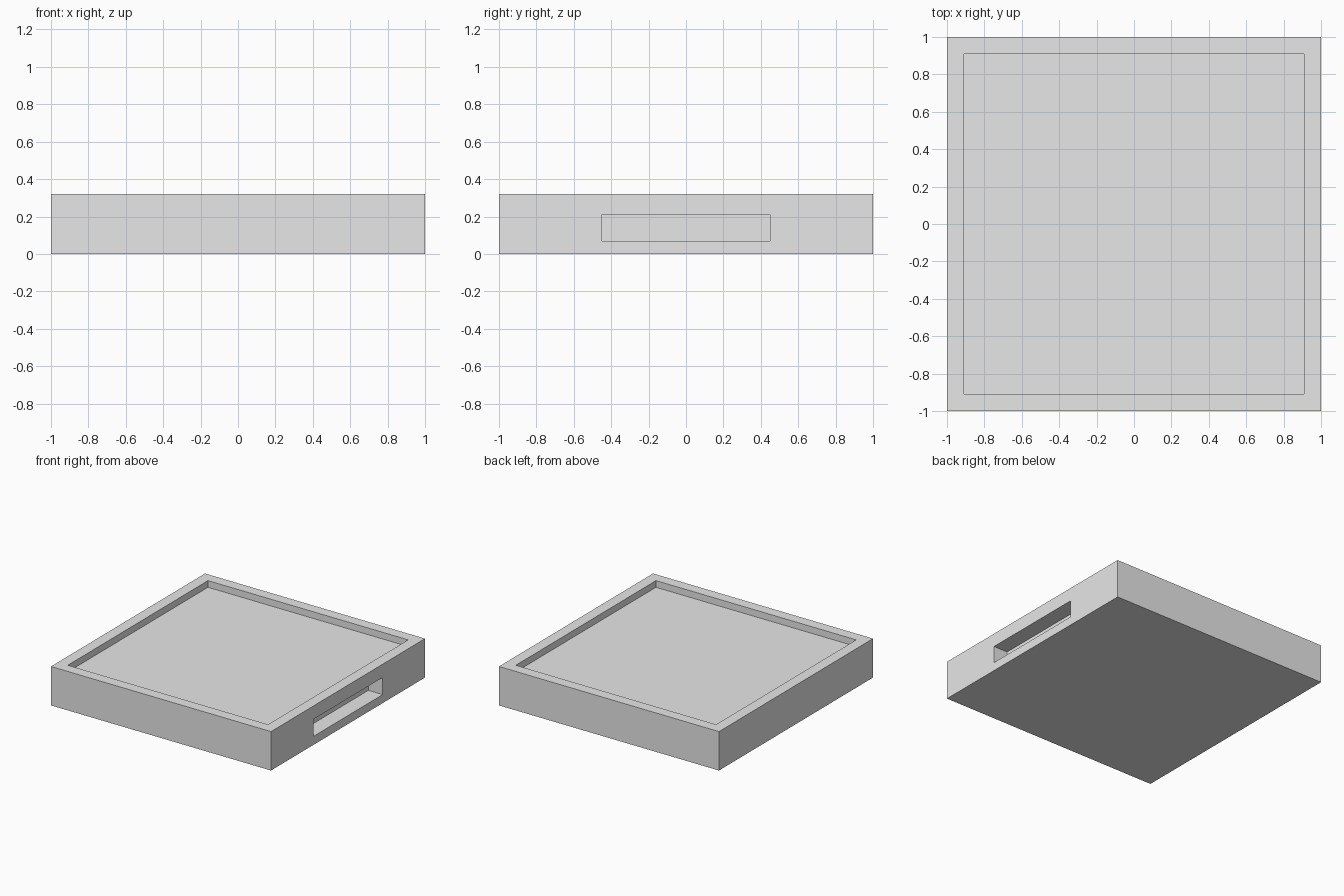
import bpy
import bmesh
from mathutils import Vector

cube = bpy.data.objects.get("Cube")
if cube:
    bpy.data.objects.remove(cube, do_unlink=True)

HEIGHT = 0.32

# Single light grey material
grey = bpy.data.materials.new("light_grey")
grey.use_nodes = True
colour = (0.8, 0.8, 0.8, 1)
grey.diffuse_color = colour
grey.node_tree.nodes["Principled BSDF"].inputs["Base Color"].default_value = colour


def recess(bm, direction, centre, half_size, depth):
    """Inset the outer face on one side to a given rectangle and sink it."""
    direction = Vector(direction)
    bm.normal_update()
    face = max(bm.faces, key=lambda f: f.calc_center_median().dot(direction))
    middle = face.calc_center_median()
    bmesh.ops.inset_region(bm, faces=[face], thickness=0.02)

    def place(offset):
        for v in face.verts:
            for i in range(3):
                if direction[i]:
                    v.co[i] = centre[i] + offset * direction[i]
                else:
                    side = 1 if v.co[i] > middle[i] else -1
                    v.co[i] = centre[i] + side * half_size[i]

    # Opening outline, then a second inset lowered to form walls and floor
    place(0)
    bmesh.ops.inset_region(bm, faces=[face], thickness=0.01)
    place(-depth)


# Square tray body
bm = bmesh.new()
bmesh.ops.create_cube(bm, size=1)
for v in bm.verts:
    v.co = Vector((v.co.x * 2, v.co.y * 2, (v.co.z + 0.5) * HEIGHT))

# Side slot, then shallow well in the top
recess(bm, (1, 0, 0), (1, 0, 0.14), (0, 0.45, 0.07), 0.13)
recess(bm, (0, 0, 1), (0, 0, HEIGHT), (0.91, 0.91, 0), 0.055)
bmesh.ops.recalc_face_normals(bm, faces=bm.faces)

mesh = bpy.data.meshes.new("tray_body")
bm.to_mesh(mesh)
bm.free()
mesh.materials.append(grey)
tray = bpy.data.objects.new("tray_body", mesh)
bpy.context.collection.objects.link(tray)
